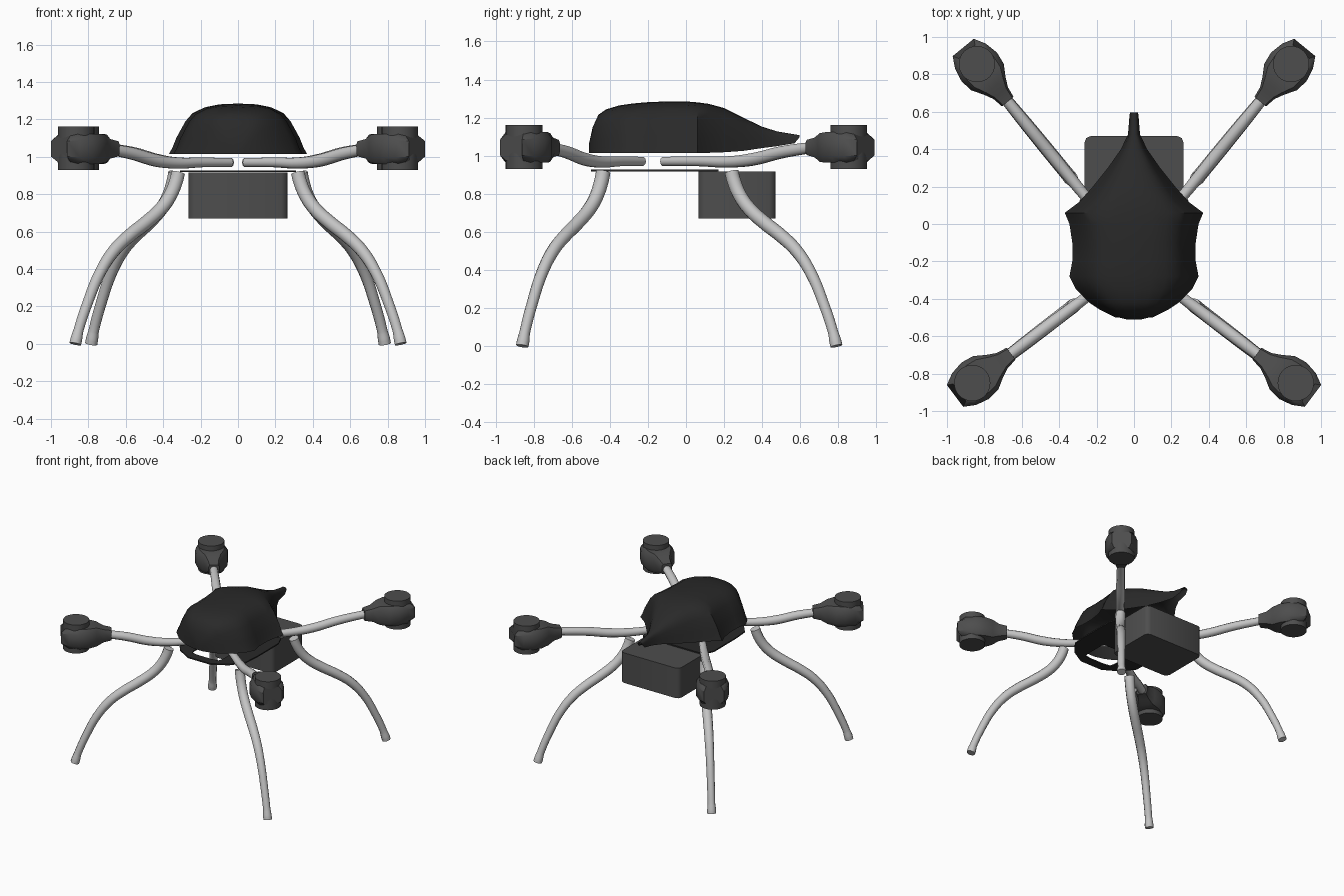
import bpy, bmesh, math
from mathutils import Vector

if "Cube" in bpy.data.objects:
    bpy.data.objects.remove(bpy.data.objects["Cube"])


def material(name, v):
    m = bpy.data.materials.new(name)
    m.diffuse_color = (v, v, v, 1)
    m.use_nodes = True
    m.node_tree.nodes["Principled BSDF"].inputs["Base Color"].default_value = m.diffuse_color
    return m


BLACK = material("canopy black", 0.022)
GREY = material("dark grey", 0.075)
SILVER = material("light grey", 0.55)


def finish(ob, mat, angle=35):
    ob.data.materials.clear()
    ob.data.materials.append(mat)
    bpy.ops.object.select_all(action='DESELECT')
    ob.select_set(True)
    bpy.context.view_layer.objects.active = ob
    bpy.ops.object.shade_smooth_by_angle(angle=math.radians(angle))


def add_mesh(name, bm, mat, angle=35):
    bmesh.ops.recalc_face_normals(bm, faces=bm.faces[:])
    me = bpy.data.meshes.new(name)
    bm.to_mesh(me)
    bm.free()
    ob = bpy.data.objects.new(name, me)
    bpy.context.collection.objects.link(ob)
    finish(ob, mat, angle)
    return ob


def loft(rings, closed):
    """Skin a list of equal-length point rings and cap both ends."""
    bm = bmesh.new()
    vs = [[bm.verts.new(p) for p in r] for r in rings]
    n = len(vs[0])
    for a, b in zip(vs, vs[1:]):
        for i in range(n if closed else n - 1):
            j = (i + 1) % n
            bm.faces.new((a[i], a[j], b[j], b[i]))
    bm.faces.new(vs[0])
    bm.faces.new(vs[-1])
    return bm


def tube(name, pts, mat):
    """Smooth tapered tube through (position, radius) points."""
    cu = bpy.data.curves.new(name, 'CURVE')
    cu.dimensions = '3D'
    cu.bevel_depth = 1
    cu.bevel_resolution = 3
    cu.resolution_u = 5
    cu.use_fill_caps = True
    sp = cu.splines.new('BEZIER')
    sp.bezier_points.add(len(pts) - 1)
    for bp, (co, r) in zip(sp.bezier_points, pts):
        bp.co = co
        bp.radius = r
        bp.handle_left_type = bp.handle_right_type = 'AUTO'
    ob = bpy.data.objects.new(name, cu)
    bpy.context.collection.objects.link(ob)
    bpy.ops.object.select_all(action='DESELECT')
    ob.select_set(True)
    bpy.context.view_layer.objects.active = ob
    bpy.ops.object.convert(target='MESH')
    finish(bpy.context.object, mat, 50)


# Canopy: open-bottomed shell lofted from nose to tail (y, half width, bottom, top)
stations = [(-.51, .04, 1.015, 1.06), (-.49, .12, 1.015, 1.15), (-.46, .18, 1.015, 1.215),
            (-.42, .24, 1.015, 1.243), (-.35, .31, 1.015, 1.264), (-.28, .345, 1.015, 1.274),
            (-.2, .33, 1.015, 1.281), (-.1, .33, 1.015, 1.285), (0, .345, 1.015, 1.285),
            (.06, .37, 1.015, 1.28), (.12, .29, 1.015, 1.272), (.2, .22, 1.018, 1.25),
            (.3, .14, 1.025, 1.2), (.4, .07, 1.04, 1.152), (.48, .032, 1.05, 1.127),
            (.57, .025, 1.065, 1.112), (.595, .022, 1.095, 1.108)]
section = [(1, 0), (.95, .12), (.89, .33), (.76, .66), (.66, .82), (.5, .93), (.28, .985)]
section = section + [(0, 1)] + [(-a, b) for a, b in reversed(section)]
rings = [[(w * a, y, lo + (hi - lo) * b) for a, b in section] for y, w, lo, hi in stations]
add_mesh("canopy", loft(rings, False), BLACK, 40)

# Base plate with a window near the front
half = [(.1, -.5), (.22, -.43), (.3, -.33), (.31, -.2), (.31, .08), (.27, .17)]
outer = half + [(-x, y) for x, y in reversed(half)]
hole = [(.06, -.43), (.12, -.42), (.13, -.38), (.13, -.3), (.13, -.22), (.12, -.2)]
inner = hole + [(-x, y) for x, y in reversed(hole)]
bm = bmesh.new()
vo = [bm.verts.new((x, y, .918)) for x, y in outer]
vi = [bm.verts.new((x, y, .918)) for x, y in inner]
for i in range(len(vo)):
    j = (i + 1) % len(vo)
    bm.faces.new((vo[i], vo[j], vi[j], vi[i]))
top = bmesh.ops.extrude_face_region(bm, geom=bm.faces[:])
bmesh.ops.translate(bm, vec=(0, 0, .01),
                    verts=[g for g in top["geom"] if isinstance(g, bmesh.types.BMVert)])
add_mesh("base_plate", bm, BLACK)

# Battery box with rounded upright edges
bm = bmesh.new()
bmesh.ops.create_cube(bm, size=1)
for v in bm.verts:
    v.co = (v.co.x * .53, .268 + v.co.y * .405, .793 + v.co.z * .245)
upright = [e for e in bm.edges if abs(e.verts[0].co.z - e.verts[1].co.z) > .1]
bmesh.ops.bevel(bm, geom=upright, offset=.035, segments=2, profile=.5, affect='EDGES')
add_mesh("battery_box", bm, GREY, 50)

# Profiles shared by every limb
arm_profile = [(0, .97, .025), (.2, .97, .027), (.35, .967, .031), (.48, .98, .034),
               (.64, 1.018, .033), (.8, 1.043, .03)]
leg_profile = [(0, .915, .038), (.02, .87, .038), (.08, .79, .037), (.17, .72, .037),
               (.32, .645, .037), (.47, .58, .036), (.62, .5, .034), (.76, .38, .031),
               (.88, .22, .029), (.97, .07, .028), (.99, .025, .033), (1, 0, .033)]
# Motor clamp: (u, prong reach, half width, half height)
clamp_profile = [(-.26, 0, .04, .04), (-.2, 0, .05, .052), (-.15, 0, .075, .075),
                 (-.09, 0, .112, .08), (-.02, 0, .122, .08), (.055, 0, .106, .078),
                 (.085, .03, .073, .068)]
clamp_section = [(1, -.6), (1, .6), (.78, 1), (.3, 1), (-.3, 1), (-.78, 1),
                 (-1, .6), (-1, -.6), (-.78, -1), (-.3, -1), (.3, -1), (.78, -1)]

limbs = {"front": ((.04, -.23), (.865, -.85), (.32, -.435), (.87, -.86)),
         "back": ((.04, -.12), (.84, .855), (.335, .24), (.785, .79))}

for end, coords in limbs.items():
    for side, s in (("right", 1), ("left", -1)):
        tag = end + "_" + side
        root, motor, leg_top, foot = [Vector((x * s, y, 0)) for x, y in coords]
        up = Vector((0, 0, 1))

        # Arm
        tube(tag + "_arm", [(root.lerp(motor, t) + up * z, r) for t, z, r in arm_profile], SILVER)

        # Leg
        tube(tag + "_leg", [(leg_top.lerp(foot, t) + up * z, r) for t, z, r in leg_profile], SILVER)

        # Motor clamp with two outer prongs
        d = (motor - root).normalized()
        p = up.cross(d)
        rings = [[motor + d * (u + (reach if abs(a) == 1 else 0)) + p * (a * w)
                  + up * (1.043 + b * h) for a, b in clamp_section]
                 for u, reach, w, h in clamp_profile]
        add_mesh(tag + "_motor_clamp", loft(rings, True), GREY, 40)

        # Motor
        bm = bmesh.new()
        bmesh.ops.create_cone(bm, cap_ends=True, segments=32, radius1=.097, radius2=.097, depth=.232)
        bmesh.ops.translate(bm, verts=bm.verts[:], vec=motor + up * 1.046)
        add_mesh(tag + "_motor", bm, GREY)
